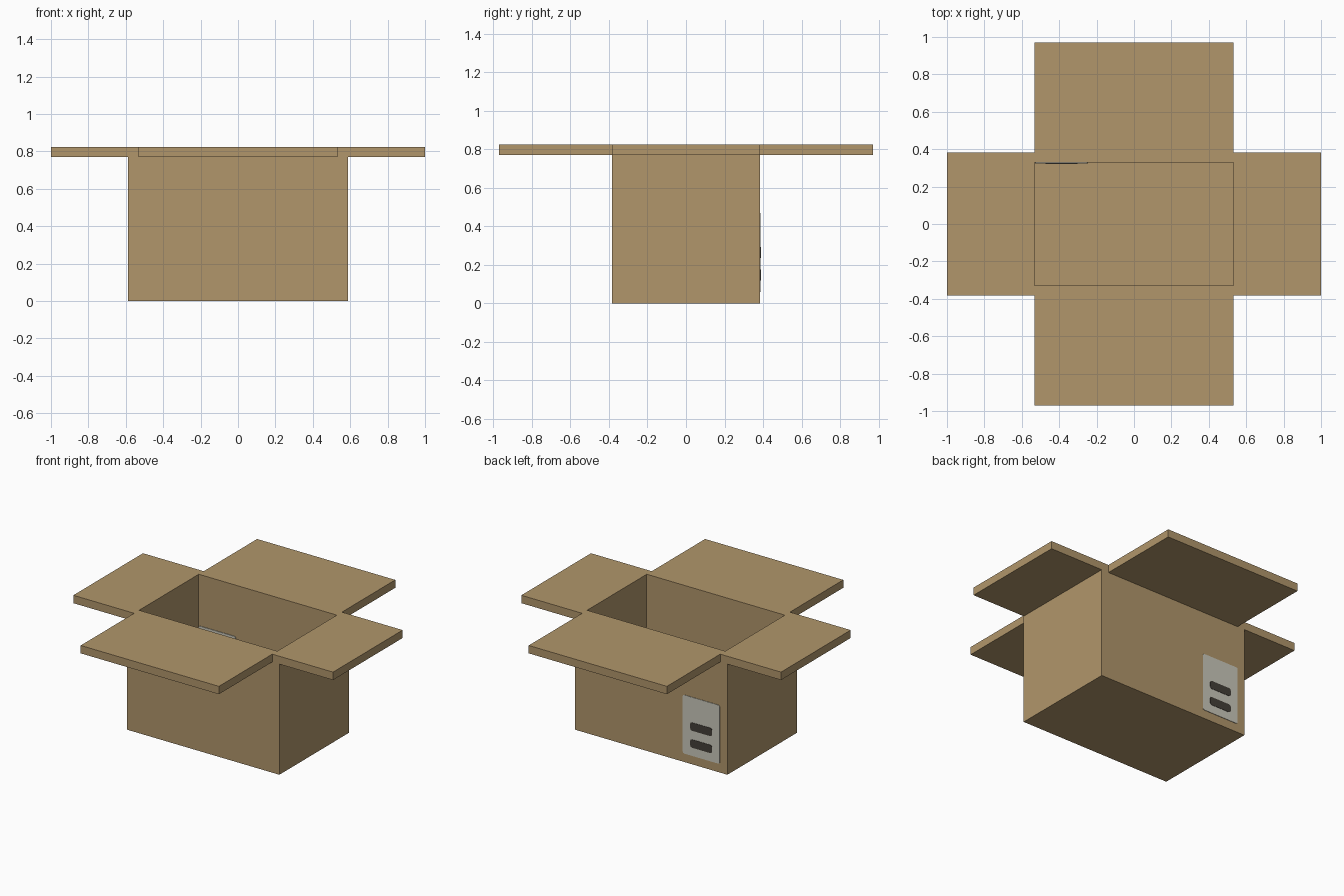
import bpy, bmesh
from mathutils import Vector

if "Cube" in bpy.data.objects:
    bpy.data.objects.remove(bpy.data.objects["Cube"])

W, D, H, T = 0.587, 0.383, 0.825, 0.055   # half width, half depth, height, card thickness


def lin(c):
    c /= 255
    return c / 12.92 if c <= 0.04045 else ((c + 0.055) / 1.055) ** 2.4


def material(name, r, g, b):
    m = bpy.data.materials.new(name)
    m.diffuse_color = (lin(r), lin(g), lin(b), 1)
    m.use_nodes = True
    m.node_tree.nodes["Principled BSDF"].inputs["Base Color"].default_value = m.diffuse_color
    return m


def finish(name, bm, mat):
    bmesh.ops.recalc_face_normals(bm, faces=bm.faces[:])
    me = bpy.data.meshes.new(name)
    bm.to_mesh(me)
    bm.free()
    me.materials.append(mat)
    ob = bpy.data.objects.new(name, me)
    bpy.context.collection.objects.link(ob)
    return ob


def box_mesh(lo, hi):
    lo, hi = Vector(lo), Vector(hi)
    bm = bmesh.new()
    bmesh.ops.create_cube(bm, size=1)
    for v in bm.verts:
        v.co = (lo + hi) / 2 + v.co * (hi - lo)
    return bm


def rounded_plate(name, lo, hi, r, mat):
    """Box with its four y-direction edges rounded."""
    bm = box_mesh(lo, hi)
    edges = [e for e in bm.edges
             if abs(e.verts[0].co.y - e.verts[1].co.y) > 0.01]
    bmesh.ops.bevel(bm, geom=edges, offset=r, segments=2, profile=0.5,
                    affect='EDGES')
    return finish(name, bm, mat)


card = material("cardboard", 177, 150, 107)
paper = material("label_paper", 202, 200, 187)
ink = material("dark_ink", 68, 63, 56)

# Open box body: top face inset by the wall thickness, then pushed down
bm = box_mesh((-W, -D, 0), (W, D, H))
top = max(bm.faces, key=lambda f: f.calc_center_median().z)
bmesh.ops.inset_region(bm, faces=[top], thickness=T, use_even_offset=True)
ext = bmesh.ops.extrude_face_region(bm, geom=[top])
bmesh.ops.translate(bm, vec=(0, 0, T - H),
                    verts=[g for g in ext['geom'] if isinstance(g, bmesh.types.BMVert)])
if top.is_valid:
    bmesh.ops.delete(bm, geom=[top], context='FACES_ONLY')
finish("box_body", bm, card)

# Four open flaps, level with the rim
for s, fb, lr in ((-1, "front", "left"), (1, "back", "right")):
    ys, xs = sorted((s * D, s * 0.97)), sorted((s * W, s * 1.0))
    finish(fb + "_flap", box_mesh((-W + T, ys[0], H - T), (W - T, ys[1], H)), card)
    finish(lr + "_flap", box_mesh((xs[0], -D, H - T), (xs[1], D, H)), card)

# Label on the back, set through the wall so it also shows inside
rounded_plate("label", (-0.53, D - T - 0.004, 0.06), (-0.245, D + 0.003, 0.468),
              0.012, paper)
for name, z in (("lower_label_bar", 0.118), ("upper_label_bar", 0.236)):
    rounded_plate(name, (-0.472, D - T - 0.006, z), (-0.303, D + 0.005, z + 0.057),
                  0.014, ink)
